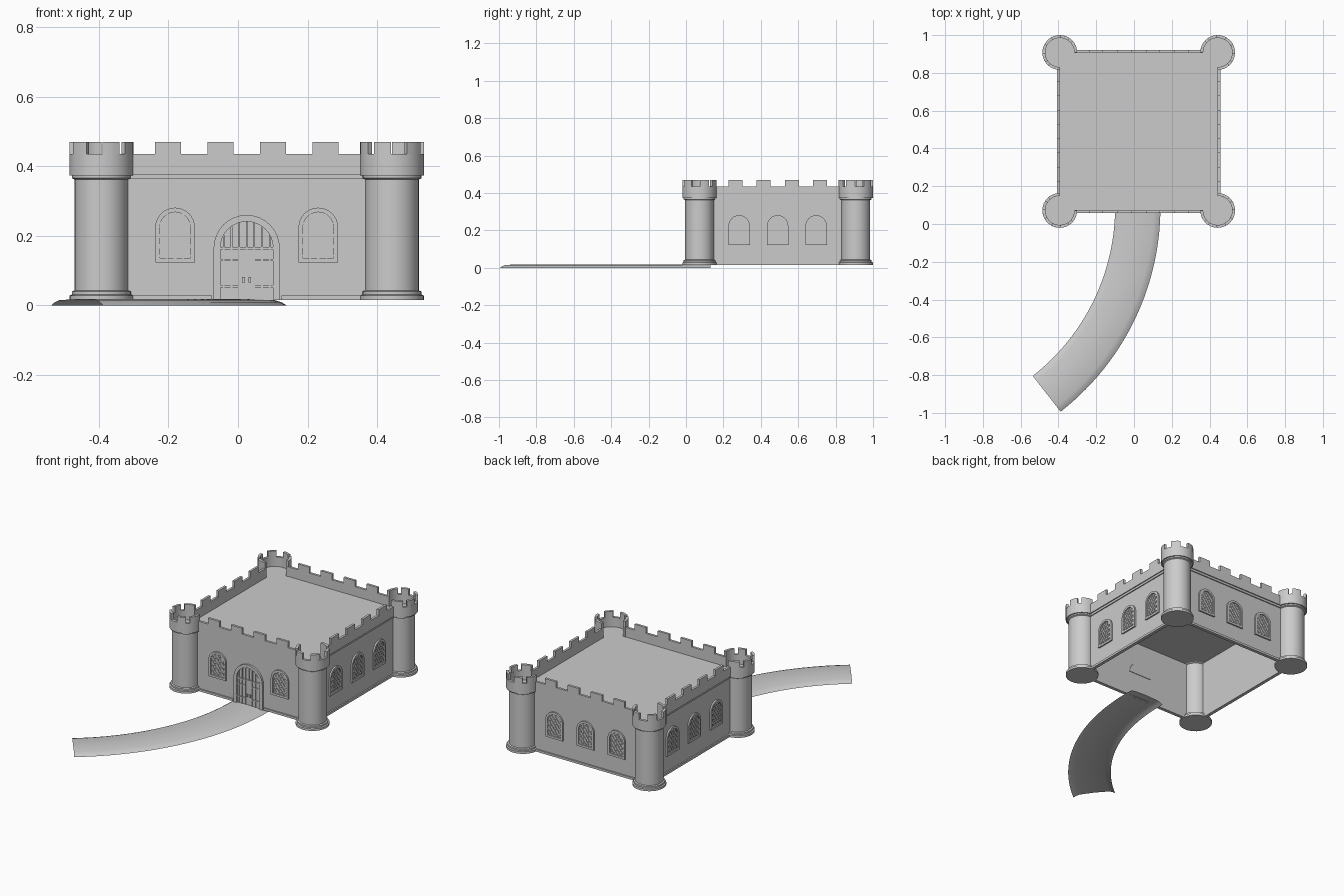
import bpy, bmesh
from math import sin, cos, pi, radians, hypot
from mathutils import Matrix, Vector

cube = bpy.data.objects.get("Cube")
if cube:
    bpy.data.objects.remove(cube)

stone = bpy.data.materials.new("grey_stone")
stone.use_nodes = True
stone.diffuse_color = (0.6, 0.6, 0.6, 1)
stone.node_tree.nodes["Principled BSDF"].inputs["Base Color"].default_value = (0.6, 0.6, 0.6, 1)

CENTRE = Vector((0.025, 0.49, 0))
FACE, TOWER = 0.42, 0.418         # wall face and tower axis, measured from the centre
BASE, DECK, PARAPET, TOP = 0.015, 0.378, 0.435, 0.47
SIDES = ("front", "left", "back", "right")


def finish(name, bm, turn=0, smooth=False):
    """Turn a bmesh built around the castle centre into a named object."""
    bmesh.ops.recalc_face_normals(bm, faces=bm.faces)
    mesh = bpy.data.meshes.new(name)
    bm.to_mesh(mesh)
    bm.free()
    mesh.materials.append(stone)
    obj = bpy.data.objects.new(name, mesh)
    bpy.context.collection.objects.link(obj)
    obj.matrix_world = Matrix.Translation(CENTRE) @ Matrix.Rotation(turn * pi / 2, 4, 'Z')
    if smooth:
        bpy.ops.object.select_all(action='DESELECT')
        obj.select_set(True)
        bpy.context.view_layer.objects.active = obj
        bpy.ops.object.shade_smooth_by_angle(angle=radians(35))
    return obj


def loft(bm, rings, closed=False, caps=True):
    """Join equal rings of points with quads."""
    vs = [[bm.verts.new(p) for p in ring] for ring in rings]
    n = len(vs[0])
    pairs = list(zip(vs, vs[1:])) + ([(vs[-1], vs[0])] if closed else [])
    for a, b in pairs:
        for i in range(n):
            j = (i + 1) % n
            bm.faces.new((a[i], a[j], b[j], b[i]))
    if caps and not closed:
        bm.faces.new(vs[0])
        bm.faces.new(vs[-1])


def prism(bm, outline, out0, out1):
    """Extrude an (x, z) outline between two distances out from the wall face."""
    loft(bm, [[(x, -FACE - o, z) for x, z in outline] for o in (out0, out1)])


def slab(bm, x0, x1, z0, z1, out0, out1):
    prism(bm, [(x0, z0), (x1, z0), (x1, z1), (x0, z1)], out0, out1)


def arch(cx, half, bottom, spring, steps=16):
    """Round-headed outline, starting and ending at the sill."""
    head = [(cx + half * cos(pi * i / steps), spring + half * sin(pi * i / steps))
            for i in range(steps + 1)]
    return [(cx + half, bottom)] + head + [(cx - half, bottom)]


def frame(bm, outer, inner, out0, out1, closed):
    """Moulding that fills the band between two matching outlines."""
    loft(bm, [[(a[0], -FACE - out0, a[1]), (a[0], -FACE - out1, a[1]),
               (b[0], -FACE - out1, b[1]), (b[0], -FACE - out0, b[1])]
              for a, b in zip(outer, inner)], closed)


def bar(bm, p, q, width, out0, out1):
    dx, dz = q[0] - p[0], q[1] - p[1]
    k = width / 2 / hypot(dx, dz)
    nx, nz = -dz * k, dx * k
    prism(bm, [(p[0] + nx, p[1] + nz), (q[0] + nx, q[1] + nz),
               (q[0] - nx, q[1] - nz), (p[0] - nx, p[1] - nz)], out0, out1)


def arc_block(bm, a0, a1, r0, r1, z0, z1):
    """Curved block round a corner tower; angles are from the outward diagonal."""
    steps = max(2, round((a1 - a0) / 11))
    rings = []
    for i in range(steps + 1):
        a = radians(225 + a0 + (a1 - a0) * i / steps)
        rings.append([(-TOWER + r * cos(a), -TOWER + r * sin(a), z)
                      for r, z in ((r0, z0), (r1, z0), (r1, z1), (r0, z1))])
    loft(bm, rings)


def window(name, cx, turn):
    half, sill, spring = 0.044, 0.136, 0.224
    bm = bmesh.new()
    frame(bm, arch(cx, 0.057, 0.123, spring), arch(cx, half, sill, spring), -0.001, 0.009, True)
    finish(name + "_frame", bm, turn)
    # diamond lattice, each strip clipped to the arched opening
    bm = bmesh.new()
    prism(bm, arch(cx, half, sill, spring), -0.001, 0.001)
    for slope in (1.35, -1.35):
        for k in range(-8, 9):
            inside = []
            for i in range(61):
                x = half * (i / 30 - 1)
                z = 0.2 + k * 0.03 + slope * x
                if z >= sill and (z <= spring or hypot(x, z - spring) <= half):
                    inside.append((cx + x, z))
            if len(inside) > 4:
                bar(bm, inside[0], inside[-1], 0.004, 0, 0.005)
    finish(name + "_lattice", bm, turn)


# curtain walls with plinth, string course and battlements
for turn, side in enumerate(SIDES):
    bm = bmesh.new()
    slab(bm, -0.4, 0.4, BASE, 0.37, -0.012, 0)
    finish(side + "_wall", bm, turn)

    bm = bmesh.new()
    slab(bm, -0.36, 0.36, 0.363, DECK, -0.004, 0.006)
    for ends in ((-0.36, -0.1), (0.1, 0.36)) if side == "front" else ((-0.36, 0.36),):
        slab(bm, *ends, BASE, 0.028, -0.004, 0.008)
    finish(side + "_mouldings", bm, turn)

    bm = bmesh.new()
    slab(bm, -0.335, 0.335, DECK - 0.002, PARAPET, -0.002, 0.012)
    for i in range(4):
        x = (i - 1.5) * 0.151
        slab(bm, x - 0.0375, x + 0.0375, PARAPET, TOP, -0.002, 0.012)
    finish(side + "_battlement", bm, turn)

    for i, cx in enumerate((-0.206, 0.206) if side == "front" else (-0.206, 0, 0.206)):
        window(f"{side}_window_{i + 1}", cx, turn)

# corner towers
PROFILE = [(0.092, BASE), (0.092, 0.028), (0.085, 0.031), (0.085, 0.04), (0.077, 0.043),
           (0.077, 0.362), (0.085, 0.366), (0.085, 0.376)]
for turn, side in enumerate(("front_right", "front_left", "back_left", "back_right")):
    bm = bmesh.new()
    loft(bm, [[(-TOWER + r * cos(2 * pi * i / 32), -TOWER + r * sin(2 * pi * i / 32), z)
               for i in range(32)] for r, z in PROFILE])
    finish(side + "_tower", bm, turn, True)

    bm = bmesh.new()
    arc_block(bm, -136, 136, 0.077, 0.092, 0.374, PARAPET)
    for a0, a1 in ((-135, -93), (-79, -47), (-17, 17), (47, 79), (93, 135)):
        arc_block(bm, a0, a1, 0.077, 0.092, PARAPET, TOP)
    finish(side + "_tower_battlement", bm, turn, True)

# flat roof, reaching into the tower tops
bm = bmesh.new()
loft(bm, [[(x * 0.42, y * 0.42, z) for x, y in ((-1, -1), (1, -1), (1, 1), (-1, 1))]
          for z in (0.366, DECK)])
for sx in (-1, 1):
    for sy in (-1, 1):
        loft(bm, [[(sx * TOWER + 0.08 * cos(pi * i / 12), sy * TOWER + 0.08 * sin(pi * i / 12), z)
                   for i in range(24)] for z in (0.37, DECK)])
finish("roof", bm)

# gate: surround, lunette and barred double doors
SPRING, HALF = 0.165, 0.076
bm = bmesh.new()
frame(bm, arch(0, 0.095, BASE, SPRING), arch(0, HALF, BASE, SPRING), -0.001, 0.012, False)
finish("gate_surround", bm)
bm = bmesh.new()
prism(bm, arch(0, HALF, SPRING, SPRING)[1:-1], -0.015, 0.001)
finish("gate_lunette", bm)
bm = bmesh.new()
slab(bm, -HALF, -0.001, BASE, SPRING, 0, 0.003)
slab(bm, 0.001, HALF, BASE, SPRING, 0, 0.003)
finish("gate_doors", bm)
bm = bmesh.new()
for i in range(-3, 4):
    x = i * 0.022
    top = SPRING + (HALF ** 2 - x ** 2) ** 0.5
    bar(bm, (x, BASE), (x, top), 0.005, 0, 0.007)
slab(bm, -HALF, HALF, SPRING - 0.004, SPRING + 0.003, 0, 0.009)
for sx in (-1, 1):
    for z in (0.055, 0.13):
        bar(bm, (sx * HALF, z), (sx * 0.022, z), 0.006, 0, 0.009)
    slab(bm, sx * 0.009 - 0.004, sx * 0.009 + 0.004, 0.066, 0.082, 0, 0.011)
finish("gate_ironwork", bm)

# curved, bevel-edged path leading to the gate
R, BEND, STEPS = 1.255, radians(52), 28
SECTION = [(-0.12, 0), (-0.105, 0.009), (-0.085, 0.015), (0, 0.018),
           (0.085, 0.015), (0.105, 0.009), (0.12, 0)]
bm = bmesh.new()
rows = [[bm.verts.new((o - 0.005, 0.13 - CENTRE.y, z)) for o, z in SECTION]]
for i in range(STEPS + 1):
    a = BEND * i / STEPS
    rows.append([bm.verts.new((-0.005 - R + (R + o) * cos(a),
                               0.09 - CENTRE.y - (R + o) * sin(a), z)) for o, z in SECTION])
for a, b in zip(rows, rows[1:]):
    for i in range(len(SECTION) - 1):
        bm.faces.new((a[i], b[i], b[i + 1], a[i + 1]))
finish("path", bm, 0, True)
for face in bpy.data.objects["path"].data.polygons:
    if face.normal.z < 0:
        face.flip()
